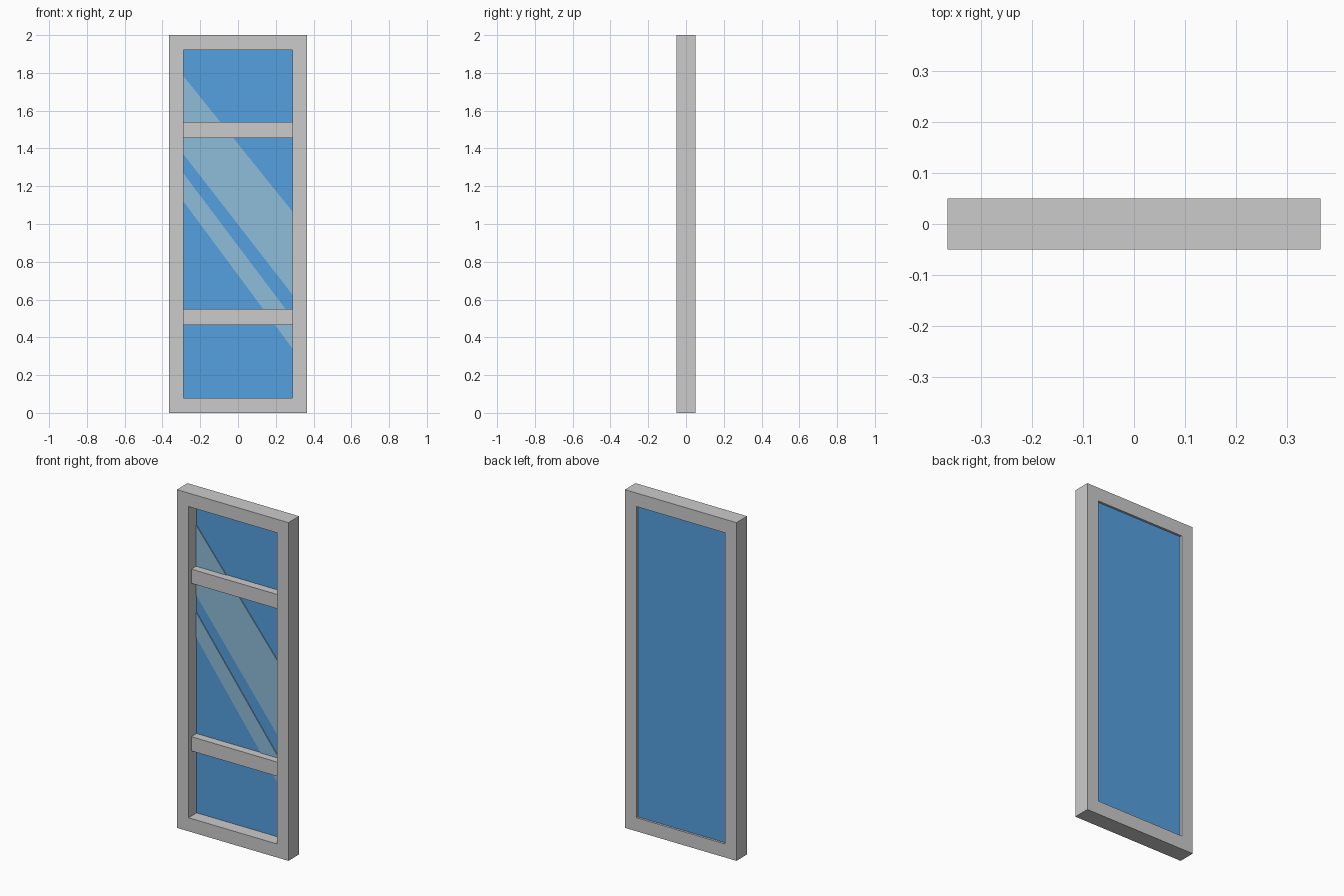
import bpy
import bmesh

if "Cube" in bpy.data.objects:
    bpy.data.objects.remove(bpy.data.objects["Cube"])


def prism(name, outline, y0, y1, color=None):
    """Extrude an x/z outline from y0 back to y1."""
    bm = bmesh.new()
    face = bm.faces.new([bm.verts.new((x, y0, z)) for x, z in outline])
    ext = bmesh.ops.extrude_face_region(bm, geom=[face], use_keep_orig=True)
    verts = [g for g in ext["geom"] if isinstance(g, bmesh.types.BMVert)]
    bmesh.ops.translate(bm, verts=verts, vec=(0, y1 - y0, 0))
    return finish(name, bm, color)


def finish(name, bm, color=None):
    bmesh.ops.recalc_face_normals(bm, faces=bm.faces)
    mesh = bpy.data.meshes.new(name)
    bm.to_mesh(mesh)
    bm.free()
    obj = bpy.data.objects.new(name, mesh)
    bpy.context.collection.objects.link(obj)
    if color:
        mat = bpy.data.materials.get(color[0]) or bpy.data.materials.new(color[0])
        mat.diffuse_color = color[1]
        mat.use_nodes = True
        mat.node_tree.nodes["Principled BSDF"].inputs["Base Color"].default_value = mat.diffuse_color
        mesh.materials.append(mat)
    return obj


def rect(hw, z0, z1):
    return [(-hw, z0), (hw, z0), (hw, z1), (-hw, z1)]


HW, IN = 0.365, 0.289          # outer and inner half widths
GLASS = ("glass_blue", (0.09, 0.35, 0.74, 1))
SHINE = ("glass_shine", (0.275, 0.509, 0.708, 1))

# Outer frame: rectangular ring
bm = bmesh.new()
loops = [[bm.verts.new((x, y, z)) for x, z in r]
         for r, y in ((rect(HW, 0, 2), -0.05), (rect(HW, 0, 2), 0.05),
                      (rect(IN, 0.08, 1.92), 0.05), (rect(IN, 0.08, 1.92), -0.05))]
for a, b in zip(loops, loops[1:] + loops[:1]):
    for i in range(4):
        j = (i + 1) % 4
        bm.faces.new((a[i], a[j], b[j], b[i]))
finish("window_frame", bm)

# Glass pane, set toward the back
prism("glass_pane", rect(IN, 0.08, 1.92), 0.026, 0.037, GLASS)

# Two crossbars in front of the glass
for name, z0, z1 in (("lower_crossbar", 0.465, 0.549), ("upper_crossbar", 1.456, 1.54)):
    prism(name, rect(IN, z0, z1), -0.023, 0.026)

# Diagonal reflections: left and right edge heights (bottom, top)
for name, l0, l1, r0, r1 in (("wide_reflection", 1.37, 1.783, 0.625, 1.065),
                             ("narrow_reflection", 1.12, 1.268, 0.34, 0.50)):
    prism(name, [(-IN, l0), (IN, r0), (IN, r1), (-IN, l1)], 0.021, 0.027, SHINE)
